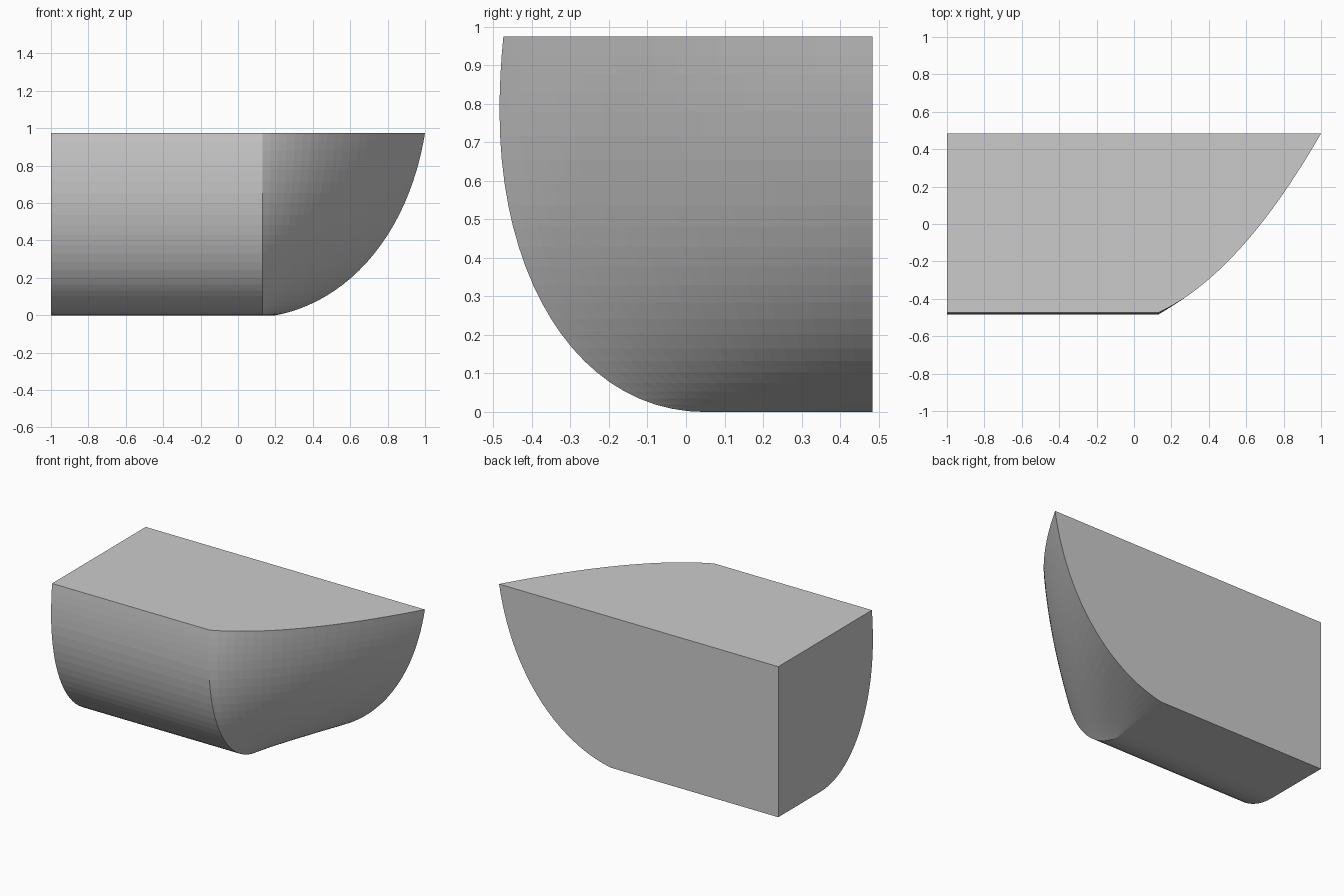
import bpy, bmesh
from mathutils import Vector
from mathutils.geometry import interpolate_bezier

if "Cube" in bpy.data.objects:
    bpy.data.objects.remove(bpy.data.objects["Cube"])

TOP, BACK, STERN, BREAK = 0.975, 0.484, -1.0, 0.13
BOW_STEPS = 20


def bezier(points, count):
    return [(p.x, p.y) for p in interpolate_bezier(*[Vector(p) for p in points], count)]


def lookup(curve, z):
    """First coordinate of a (value, z) curve at height z."""
    for (a, z0), (b, z1) in zip(curve, curve[1:]):
        if z <= z1:
            return a + (b - a) * (z - z0) / (z1 - z0)
    return curve[-1][0]


# Midship section (y, z): rounded bilge, then slight tumblehome to the deck
section = bezier([(0.05, 0), (-0.27, 0), (-0.484, 0.33), (-0.484, 0.78)], 22)
for i in range(1, 5):
    s = i / 4
    section.append((-0.484 + 0.01 * s * s, 0.78 + (TOP - 0.78) * s))

# Stem profile (x, z) on the flat back face
stem = bezier([(0.2, 0), (0.58, 0.07), (0.91, 0.42), (1.0, TOP)], 60)


def waterline(side, z):
    """Closed outline of the hull at one height."""
    tip = lookup(stem, z)
    straight = 0.42 + 0.4 * (1 - z / TOP)
    outline = [(STERN, BACK, z), (STERN, side, z)]
    for i in range(BOW_STEPS + 1):
        t = i / BOW_STEPS
        f = straight * t + (1 - straight) * t * t
        outline.append((BREAK + (tip - BREAK) * t, side + (BACK - side) * f, z))
    return outline


# Half hull: stacked waterlines joined, with flat bottom and deck
bm = bmesh.new()
rings = [[bm.verts.new(p) for p in waterline(y, z)] for y, z in section]
for low, high in zip(rings, rings[1:]):
    n = len(low)
    for i in range(n):
        j = (i + 1) % n
        bm.faces.new((low[i], low[j], high[j], high[i]))
bm.faces.new(rings[0][::-1])
bm.faces.new(rings[-1])
bmesh.ops.recalc_face_normals(bm, faces=bm.faces[:])
mesh = bpy.data.meshes.new("half_hull")
bm.to_mesh(mesh)
bm.free()
hull = bpy.data.objects.new("half_hull", mesh)
bpy.context.collection.objects.link(hull)
